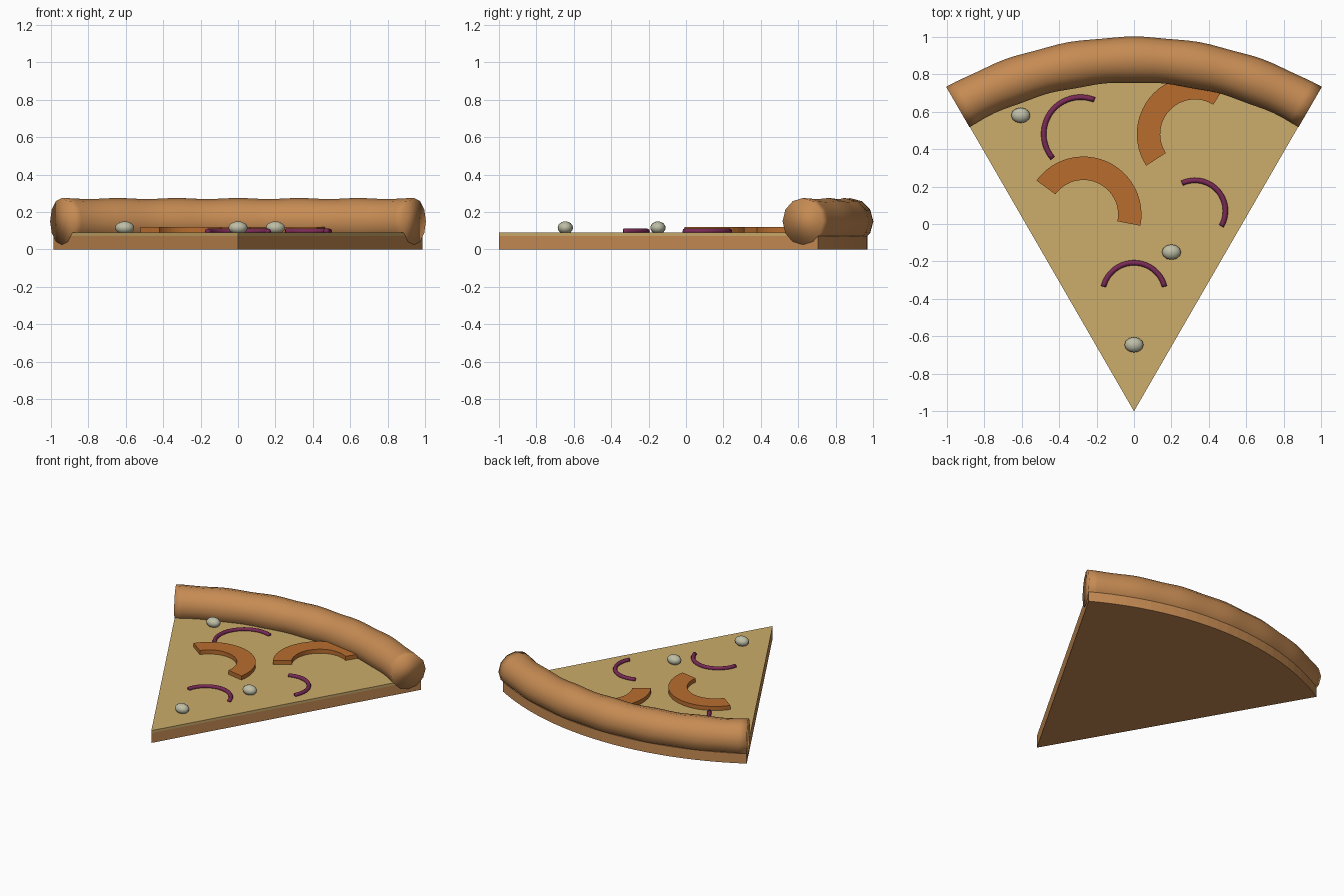
import bpy, bmesh, math
from math import radians, sin, cos, pi

if "Cube" in bpy.data.objects:
    bpy.data.objects.remove(bpy.data.objects["Cube"])


def material(name, rgb):
    lin = [((c / 255 + 0.055) / 1.055) ** 2.4 for c in rgb]
    m = bpy.data.materials.new(name)
    m.diffuse_color = (*lin, 1)
    m.use_nodes = True
    m.node_tree.nodes["Principled BSDF"].inputs["Base Color"].default_value = m.diffuse_color
    return m


CRUST = material("baked crust", (198, 139, 83))
CHEESE = material("cheese", (204, 172, 107))
PEPPER = material("orange pepper", (184, 109, 47))
ONION = material("red onion", (122, 42, 86))
OLIVE = material("pale olive", (190, 190, 166))


def finish(name, bm, mat, smooth=False):
    bmesh.ops.recalc_face_normals(bm, faces=bm.faces)
    for f in bm.faces:
        f.smooth = smooth
    me = bpy.data.meshes.new(name)
    bm.to_mesh(me)
    bm.free()
    me.materials.append(mat)
    ob = bpy.data.objects.new(name, me)
    bpy.context.collection.objects.link(ob)
    return ob


def arc_slab(name, centre, r_in, r_out, a0, a1, z0, z1, mat, n=24):
    """Flat wedge (r_in = 0) or curved strip, extruded upward."""
    bm = bmesh.new()
    angles = [radians(a0 + (a1 - a0) * i / n) for i in range(n + 1)]

    def point(r, a):
        return bm.verts.new((centre[0] + r * cos(a), centre[1] + r * sin(a), z0))

    outer = [point(r_out, a) for a in angles]
    if r_in == 0:
        bm.faces.new(outer + [point(0, 0)])
    else:
        inner = [point(r_in, a) for a in angles]
        for i in range(n):
            bm.faces.new((outer[i], outer[i + 1], inner[i + 1], inner[i]))
    top = bmesh.ops.extrude_face_region(bm, geom=bm.faces[:])["geom"]
    bmesh.ops.translate(bm, vec=(0, 0, z1 - z0),
                        verts=[v for v in top if isinstance(v, bmesh.types.BMVert)])
    return finish(name, bm, mat)


def arc_tube(name, centre, radius, thick, a0, a1, mat, n=24, sides=12, wave=0, smooth=True):
    """Round tube swept along an arc, with closed ends and optional lumps."""
    bm = bmesh.new()
    rings = []
    for i in range(n + 1):
        t = i / n
        a = radians(a0 + (a1 - a0) * t)
        r = thick * (1 + wave * cos(2 * pi * 6 * t))
        ring = []
        for j in range(sides):
            b = 2 * pi * j / sides
            d = radius + r * cos(b)
            ring.append(bm.verts.new((centre[0] + d * cos(a), centre[1] + d * sin(a),
                                      centre[2] + r * sin(b))))
        rings.append(ring)
    for p, q in zip(rings, rings[1:]):
        for j in range(sides):
            k = (j + 1) % sides
            bm.faces.new((p[j], p[k], q[k], q[j]))
    bm.faces.new(rings[0])
    bm.faces.new(rings[-1])
    return finish(name, bm, mat, smooth)


# Dough base and cheese layer, both wedges from the tip
TIP = (0, -1)
arc_slab("dough_base", TIP, 0, 1.97, 60, 120, 0, 0.072, CRUST)
arc_slab("cheese_layer", TIP, 0, 1.88, 60, 120, 0.072, 0.09, CHEESE)

# Puffy rim
arc_tube("crust_rim", (0, -1, 0.15), 1.877, 0.122, 59.93, 120.07, CRUST, n=36, wave=0.022)

# Pepper strips
for i, (x, y, a0, a1) in enumerate([(-0.27, 0.05, -11, 144), (0.325, 0.48, 58, 213)]):
    arc_slab(f"pepper_strip_{i + 1}", (x, y), 0.185, 0.31, a0, a1, 0.085, 0.12, PEPPER)

# Onion slivers
for i, (x, y, r, a0, a1) in enumerate([(0, -0.375, 0.168, 14, 166),
                                       (-0.285, 0.48, 0.197, 68, 221),
                                       (0.325, 0.07, 0.163, -30, 115)]):
    arc_tube(f"onion_sliver_{i + 1}", (x, y, 0.097), r, 0.014, a0, a1, ONION, sides=8)

# Olives
for i, (x, y) in enumerate([(-0.605, 0.58), (0.2, -0.15), (0, -0.645)]):
    bm = bmesh.new()
    bmesh.ops.create_uvsphere(bm, u_segments=12, v_segments=8, radius=1)
    bmesh.ops.scale(bm, vec=(0.051, 0.041, 0.034), verts=bm.verts)
    bmesh.ops.translate(bm, vec=(x, y, 0.116), verts=bm.verts)
    finish(f"olive_{i + 1}", bm, OLIVE, True)
